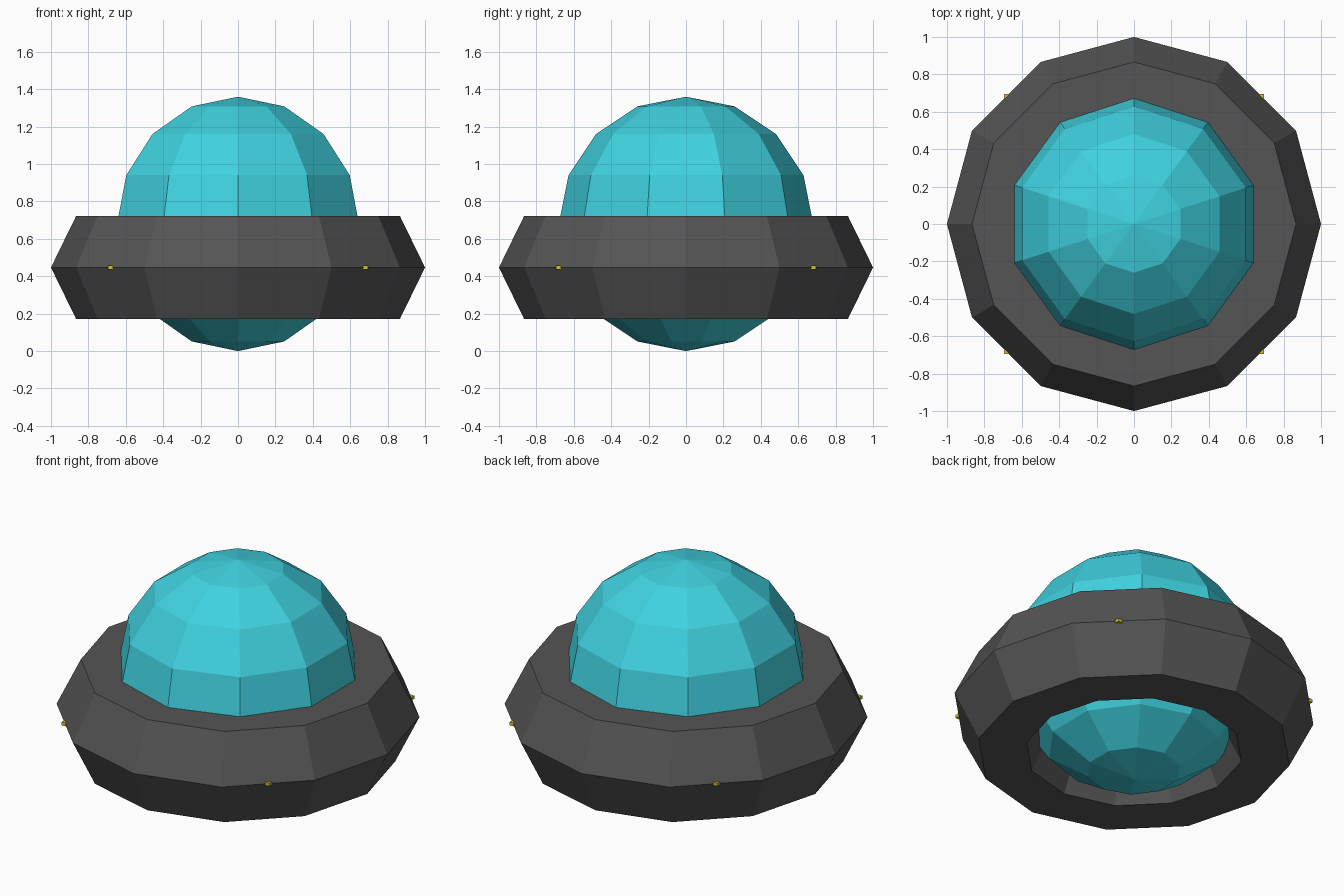
import bpy, bmesh
from math import cos, sin, pi
from mathutils import Matrix

if "Cube" in bpy.data.objects:
    bpy.data.objects.remove(bpy.data.objects["Cube"])


def make_material(name, rgb):
    mat = bpy.data.materials.new(name)
    mat.diffuse_color = (*rgb, 1)
    mat.use_nodes = True
    mat.node_tree.nodes["Principled BSDF"].inputs["Base Color"].default_value = mat.diffuse_color
    return mat


def finish(bm, name, mat):
    bmesh.ops.recalc_face_normals(bm, faces=bm.faces)
    mesh = bpy.data.meshes.new(name)
    bm.to_mesh(mesh)
    bm.free()
    mesh.materials.append(mat)
    obj = bpy.data.objects.new(name, mesh)
    bpy.context.collection.objects.link(obj)
    return obj


teal = make_material("teal", (0.05, 0.64, 0.74))
dark = make_material("dark_grey", (0.09, 0.09, 0.09))
yellow = make_material("yellow", (0.6, 0.55, 0.03))

# Faceted dome: a ball of 10 segments and 8 rings
bm = bmesh.new()
bmesh.ops.create_uvsphere(bm, u_segments=10, v_segments=8, radius=0.68,
                          matrix=Matrix.Translation((0, 0, 0.68)))
finish(bm, "dome", teal)

# Hull ring: 12-sided torus with a hexagonal section, slightly stretched in z
RING_Z, SIDES, SECTION = 0.447, 12, 6
bm = bmesh.new()
loops = []
for i in range(SIDES):
    a = 2 * pi * i / SIDES
    loop = []
    for j in range(SECTION):
        b = 2 * pi * j / SECTION
        r = 0.732 + 0.268 * cos(b)
        loop.append(bm.verts.new((r * cos(a), r * sin(a), RING_Z + 0.317 * sin(b))))
    loops.append(loop)
for i in range(SIDES):
    p, q = loops[i], loops[(i + 1) % SIDES]
    for j in range(SECTION):
        k = (j + 1) % SECTION
        bm.faces.new((p[j], q[j], q[k], p[k]))
finish(bm, "hull_ring", dark)

# Four tiny lamps poking out of the rim on the diagonals
bm = bmesh.new()
for sx in (-1, 1):
    for sy in (-1, 1):
        bmesh.ops.create_cube(bm, size=1, matrix=Matrix.Translation(
            (sx * 0.67, sy * 0.67, RING_Z)) @ Matrix.Diagonal((0.05, 0.05, 0.02, 1)))
finish(bm, "rim_lamps", yellow)
